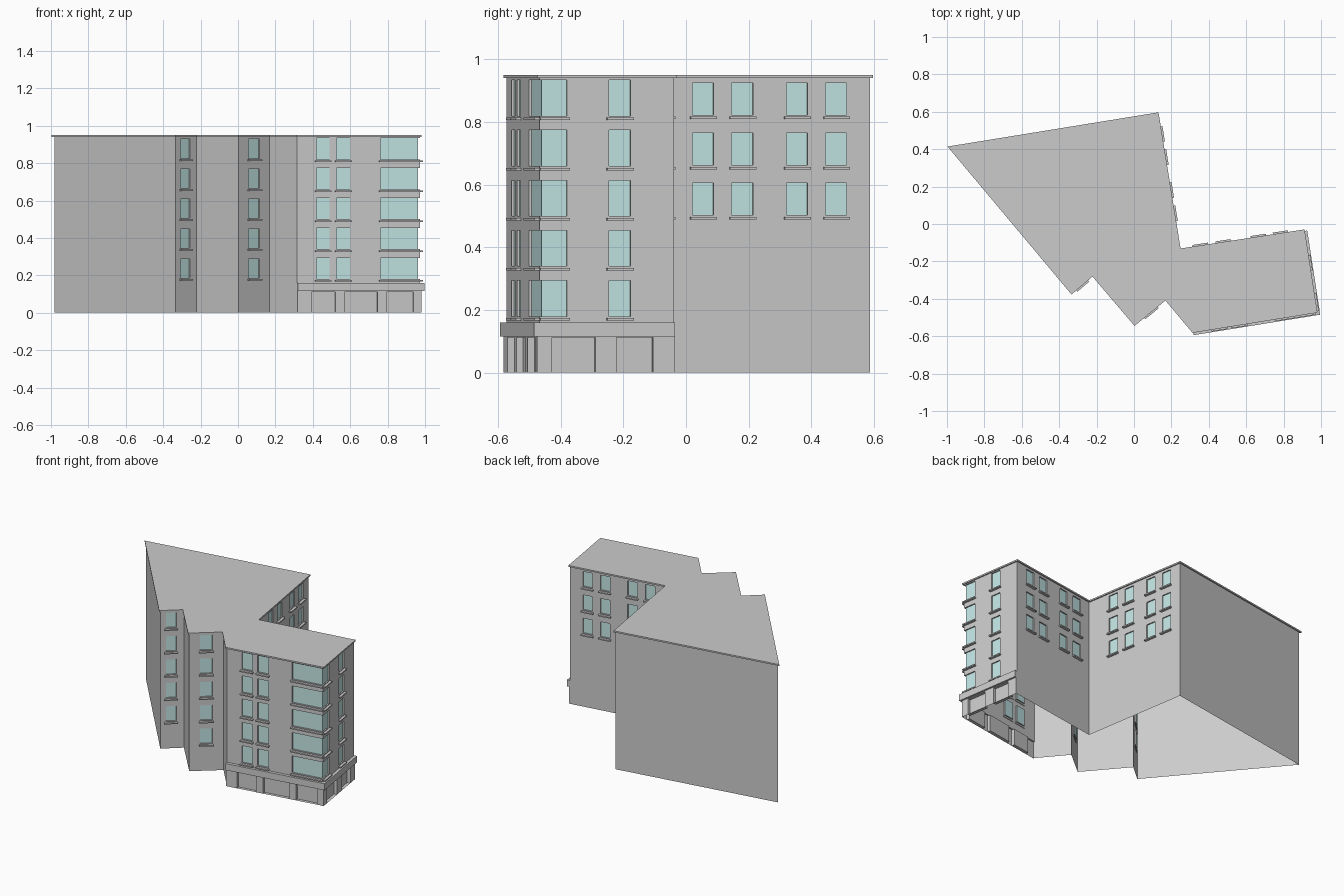
import bpy, bmesh
from mathutils import Vector as V

if "Cube" in bpy.data.objects:
    bpy.data.objects.remove(bpy.data.objects["Cube"])

glass = bpy.data.materials.new("glass")
glass.diffuse_color = (0.55, 0.80, 0.79, 1)
glass.use_nodes = True
glass.node_tree.nodes["Principled BSDF"].inputs["Base Color"].default_value = glass.diffuse_color
UP = V((0, 0, 1))


def finish(name, bm, mat=None):
    bmesh.ops.remove_doubles(bm, verts=bm.verts, dist=1e-5)
    me = bpy.data.meshes.new(name)
    bm.to_mesh(me)
    bm.free()
    ob = bpy.data.objects.new(name, me)
    bpy.context.collection.objects.link(ob)
    if mat:
        me.materials.append(mat)


def face(bm, *pts):
    bm.faces.new([bm.verts.new(p) for p in pts])


def prism(bm, pts, z0, z1):
    lo = [bm.verts.new((p.x, p.y, z0)) for p in pts]
    hi = [bm.verts.new((p.x, p.y, z1)) for p in pts]
    bm.faces.new(lo[::-1])
    bm.faces.new(hi)
    for i in range(len(pts)):
        j = (i + 1) % len(pts)
        bm.faces.new((lo[i], lo[j], hi[j], hi[i]))


def normal(p, q):
    d = (q - p).normalized()
    return V((d.y, -d.x, 0))


def offset(poly, dist):
    out = []
    for i, p in enumerate(poly):
        n1 = normal(poly[i - 1], p)
        n2 = normal(p, poly[(i + 1) % len(poly)])
        out.append(p + (n1 + n2) * dist / (1 + n1.dot(n2)))
    return out


def wall(name, p, q, z0, z1, holes=(), rows=((0, 0),), axis=0, depth=0.008,
         sills=True, mat=glass):
    """Sheet from p to q with recessed panes; holes are spans along x or y,
    None marks a pane that runs round the corner."""
    L = (q - p).length
    d = (q - p) / L
    n = normal(p, q)
    spans = []
    for a, b in holes:
        u0 = 0 if a is None else (a - p[axis]) / d[axis]
        u1 = L if b is None else (b - p[axis]) / d[axis]
        spans.append((min(u0, u1), max(u0, u1), a is None, b is None))

    def at(u, z, out=0):
        return p + d * u + n * out + UP * z

    us = sorted({0, L, *[s[0] for s in spans], *[s[1] for s in spans]})
    zs = sorted({z0, z1, *[r[0] for r in rows if spans], *[r[1] for r in rows if spans]})
    bm, panes, sl = bmesh.new(), bmesh.new(), bmesh.new()
    for a, b in zip(us, us[1:]):
        for c, e in zip(zs, zs[1:]):
            um, zm = (a + b) / 2, (c + e) / 2
            if not (any(s[0] < um < s[1] for s in spans) and any(r[0] < zm < r[1] for r in rows)):
                face(bm, at(a, c), at(b, c), at(b, e), at(a, e))
    for u0, u1, open0, open1 in spans:
        v0 = u0 + depth * open0
        v1 = u1 - depth * open1
        for c, e in rows:
            o = [at(u0, c), at(u1, c), at(u1, e), at(u0, e)]
            k = [at(v0, c, -depth), at(v1, c, -depth), at(v1, e, -depth), at(v0, e, -depth)]
            face(panes, *k)
            for i in range(4):
                if (i == 1 and open1) or (i == 3 and open0):
                    continue
                j = (i + 1) % 4
                face(bm, o[i], o[j], k[j], k[i])
            if sills:
                s0 = u0 - 0.008 * (not open0)
                s1 = u1 + 0.008 * (not open1)
                prism(sl, [at(s0, 0, -0.004), at(s0, 0, 0.017), at(s1, 0, 0.017), at(s1, 0, -0.004)],
                      c - 0.014, c - 0.006)
    finish(name, bm)
    if spans:
        finish(name + "_panes", panes, mat)
        if sills:
            finish(name + "_sills", sl)


# Roof outline, counter-clockwise from the far left corner
roof = [V((x, y, 0)) for x, y in [
    (-0.997, 0.414), (-0.334, -0.377), (-0.222, -0.281), (0.003, -0.545), (0.168, -0.409),
    (0.313, -0.582), (0.981, -0.474), (0.912, -0.029), (0.249, -0.131), (0.131, 0.597)]]
A, J, I, H, G, F, E, D, C, B = offset(roof, -0.008)
bm = bmesh.new()
prism(bm, roof, 0.94, 0.95)
finish("roof_slab", bm)

# Upper walls with windows
TOP, LOW = 0.94, 0.115
five = [(0.18 + 0.16 * i, 0.294 + 0.16 * i) for i in range(5)]
five_small = [(0.186 + 0.16 * i, 0.288 + 0.16 * i) for i in range(5)]
three = [(0.503 + 0.16 * i, 0.605 + 0.16 * i) for i in range(3)]
wall("left_front_wall", A, J, 0, TOP)
wall("left_bay_wall", J, I, 0, TOP, [(-0.307, -0.257)], five_small)
wall("left_bay_return", I, H, 0, TOP)
wall("right_bay_wall", H, G, 0, TOP, [(0.056, 0.115)], five_small)
wall("right_bay_return", G, F, 0, TOP)
wall("street_wall", F, E, LOW, TOP, [(0.42, 0.49), (0.527, 0.599), (0.762, None)], five)
wall("side_wall", E, D, LOW, TOP, [(None, -0.38), (-0.246, -0.177)], five, axis=1)
wall("court_wall_front", D, C, 0, TOP,
     [(0.323, 0.389), (0.445, 0.511), (0.633, 0.699), (0.752, 0.818)], three)
wall("court_wall_side", C, B, 0, TOP,
     [(0.021, 0.088), (0.146, 0.214), (0.321, 0.388), (0.446, 0.513)], three, axis=1)
wall("back_wall", B, A, 0, TOP)


# Ground floor piers with recessed panels, and the ledge above them
def strip(dist):
    n1, n2 = normal(F, E), normal(E, D)
    return [F + n1 * dist, E + (n1 + n2) * dist / (1 + n1.dot(n2)), D + n2 * dist]


f, e, d = strip(0.009)
wall("base_street", f, e, 0, LOW, [(0.393, 0.521), (0.569, 0.746), (0.794, 0.938)],
     [(0, 0.112)], depth=0.022, sills=False, mat=None)
wall("base_side", e, d, 0, LOW, [(-0.427, -0.289), (-0.222, -0.105)],
     [(0, 0.112)], axis=1, depth=0.022, sills=False, mat=None)
wall("base_end_left", F, f, 0, LOW)
wall("base_end_right", d, D, 0, LOW)
bm = bmesh.new()
prism(bm, strip(0.021) + [D, E, F], LOW, 0.16)
finish("ledge", bm)
